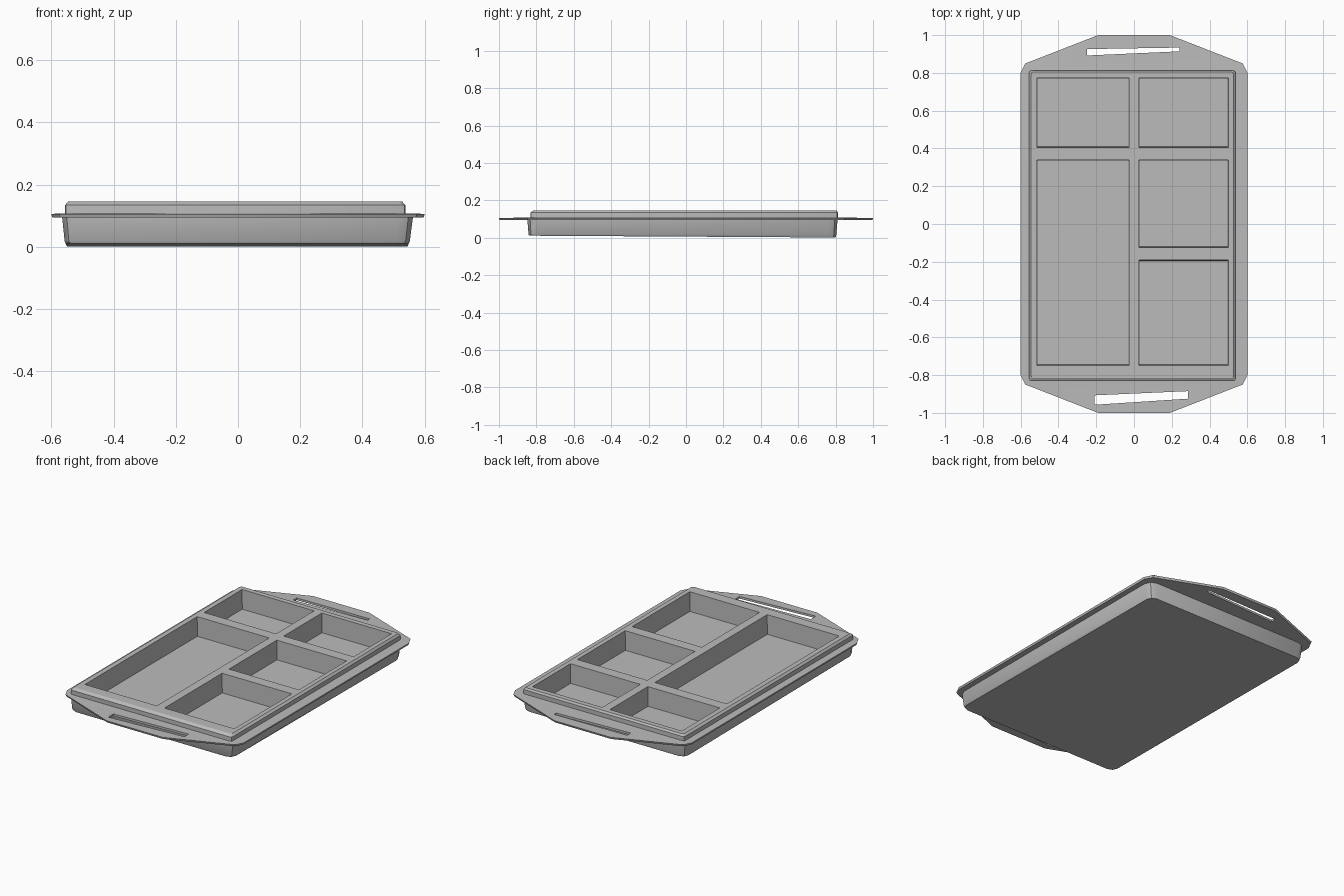
import bpy
import bmesh

old = bpy.data.objects.get("Cube")
if old:
    bpy.data.objects.remove(old, do_unlink=True)

# Single plain grey finish
grey = bpy.data.materials.new("plain grey")
grey.use_nodes = True
colour = (0.5, 0.5, 0.5, 1)
grey.diffuse_color = colour
grey.node_tree.nodes["Principled BSDF"].inputs["Base Color"].default_value = colour


def loft(name, rings):
    """Closed solid through equally long rings of points."""
    bm = bmesh.new()
    loops = [[bm.verts.new(p) for p in ring] for ring in rings]
    n = len(loops[0])
    for low, high in zip(loops, loops[1:]):
        for i in range(n):
            j = (i + 1) % n
            bm.faces.new((low[i], low[j], high[j], high[i]))
    bm.faces.new(loops[0][::-1])
    bm.faces.new(loops[-1])
    bmesh.ops.recalc_face_normals(bm, faces=bm.faces)
    mesh = bpy.data.meshes.new(name)
    bm.to_mesh(mesh)
    bm.free()
    mesh.materials.append(grey)
    obj = bpy.data.objects.new(name, mesh)
    bpy.context.collection.objects.link(obj)
    return obj


def mirror_corner(corner, z, cx=0, cy=0):
    """Mirror one three-point corner to all four, counter-clockwise."""
    out = []
    for sx, sy in ((1, 1), (-1, 1), (-1, -1), (1, -1)):
        pts = corner if sx * sy > 0 else corner[::-1]
        out += [(cx + sx * x, cy + sy * y, z) for x, y in pts]
    return out


def body_ring(x0, x1, y0, y1, c, z):
    a, b = (x1 - x0) / 2, (y1 - y0) / 2
    corner = [(a, b - c), (a - 0.3 * c, b - 0.3 * c), (a - c, b)]
    return mirror_corner(corner, z, (x0 + x1) / 2, (y0 + y1) / 2)


def flange_ring(z, inset=0):
    corner = [(0.6 - inset, 0.8), (0.575 - inset, 0.85 - inset), (0.19, 1 - inset)]
    return mirror_corner(corner, z)


# Tray: tapered base, flange with handles, raised rim with a chamfer
bottom = body_ring(-0.55, 0.545, -0.838, 0.8, 0.04, 0)
bottom = [(x, y, 0.006 - 0.006 * y) for x, y, z in bottom]
tray = loft("compartment_tray", [
    bottom,
    body_ring(-0.557, 0.552, -0.842, 0.804, 0.045, 0.018),
    body_ring(-0.565, 0.562, -0.848, 0.81, 0.05, 0.094),
    flange_ring(0.094, 0.004),
    flange_ring(0.106),
    body_ring(-0.556, 0.538, -0.832, 0.812, 0.012, 0.108),
    body_ring(-0.556, 0.538, -0.832, 0.812, 0.012, 0.134),
    body_ring(-0.545, 0.527, -0.815, 0.805, 0.012, 0.146),
])


def cut(cutter):
    mod = tray.modifiers.new("cut", 'BOOLEAN')
    mod.operation = 'DIFFERENCE'
    mod.solver = 'EXACT'
    mod.object = cutter
    cutter.hide_render = True
    bpy.context.view_layer.update()
    graph = bpy.context.evaluated_depsgraph_get()
    mesh = bpy.data.meshes.new_from_object(tray.evaluated_get(graph))
    tray.modifiers.clear()
    tray.data = mesh
    bpy.data.objects.remove(cutter, do_unlink=True)


# Five food compartments with slightly flared walls
pockets = [
    (-0.51, -0.03, 0.41, 0.77), (0.03, 0.495, 0.41, 0.77),
    (-0.51, -0.03, -0.745, 0.335), (0.03, 0.495, -0.12, 0.335),
    (0.03, 0.495, -0.745, -0.195),
]
for x0, x1, y0, y1 in pockets:
    rings = []
    for z, e in ((0.028, 0), (0.2, 0.006)):
        rings.append([(x0 - e, y0 - e, z), (x1 + e, y0 - e, z),
                      (x1 + e, y1 + e, z), (x0 - e, y1 + e, z)])
    cut(loft("pocket_cutter", rings))

# Slanted handle slots
slots = [
    [(-0.25, 0.892), (0.24, 0.914), (0.24, 0.934), (-0.25, 0.926)],
    [(-0.21, -0.957), (0.285, -0.925), (0.285, -0.885), (-0.21, -0.907)],
]
for outline in slots:
    cut(loft("slot_cutter", [[(x, y, z) for x, y in outline] for z in (0.05, 0.2)]))

bpy.ops.object.select_all(action='DESELECT')
tray.select_set(True)
bpy.context.view_layer.objects.active = tray
bpy.ops.object.shade_smooth_by_angle(angle=0.5)
